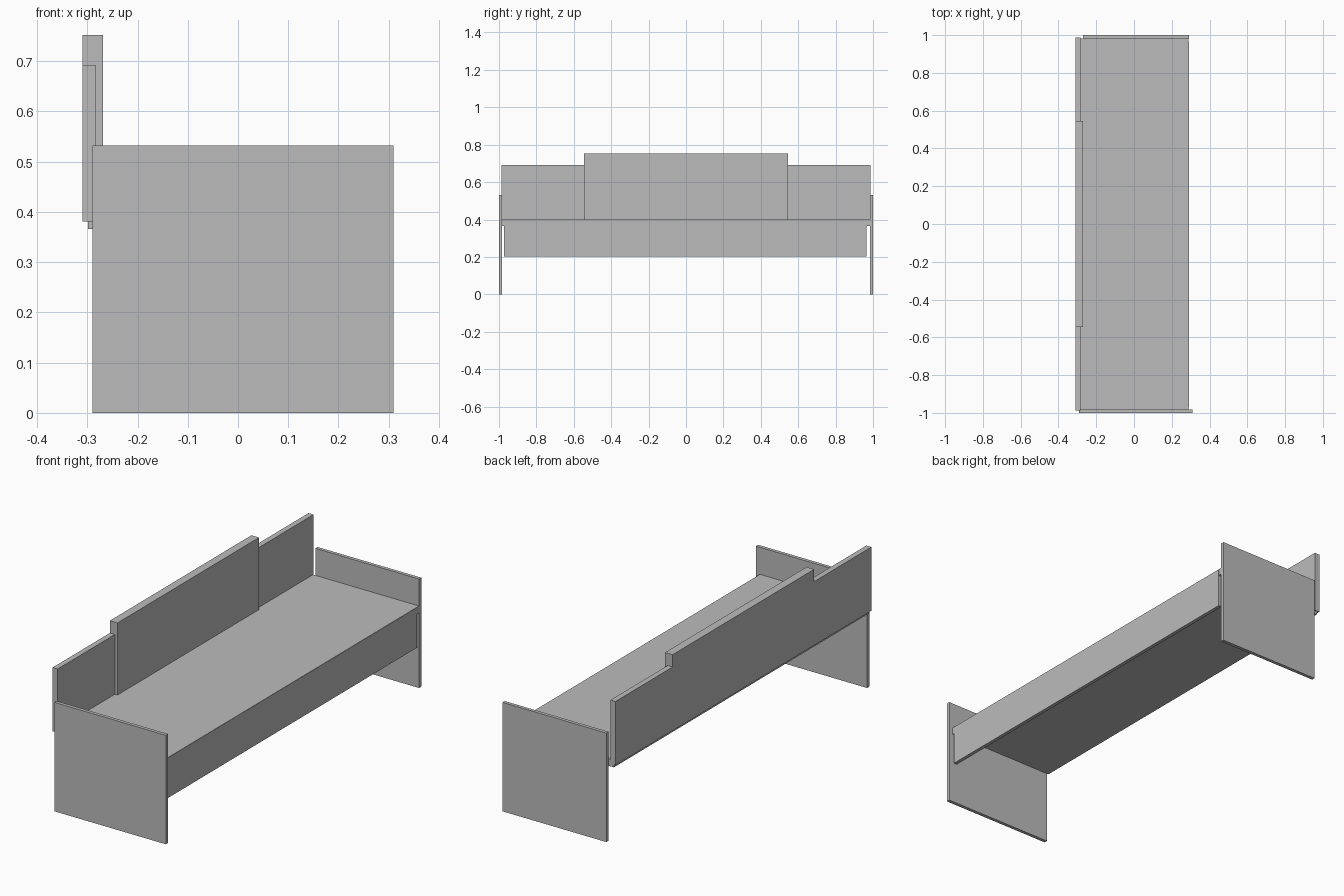
import bpy
import bmesh

default = bpy.data.objects.get("Cube")
if default:
    bpy.data.objects.remove(default, do_unlink=True)

grey = bpy.data.materials.new("plain grey")
grey.use_nodes = True
colour = (0.5, 0.5, 0.5, 1)
grey.diffuse_color = colour
grey.node_tree.nodes["Principled BSDF"].inputs["Base Color"].default_value = colour


def prism(name, outline, x0, x1):
    """Extrude a closed (y, z) outline along x."""
    bm = bmesh.new()
    face = bm.faces.new([bm.verts.new((x0, y, z)) for y, z in outline])
    grown = bmesh.ops.extrude_face_region(bm, geom=[face])["geom"]
    verts = [g for g in grown if isinstance(g, bmesh.types.BMVert)]
    bmesh.ops.translate(bm, vec=(x1 - x0, 0, 0), verts=verts)
    bmesh.ops.recalc_face_normals(bm, faces=bm.faces)
    mesh = bpy.data.meshes.new(name)
    bm.to_mesh(mesh)
    bm.free()
    mesh.materials.append(grey)
    obj = bpy.data.objects.new(name, mesh)
    bpy.context.collection.objects.link(obj)
    return obj


def board(name, x, y, z):
    """Rectangular board from (min, max) ranges."""
    return prism(name, [(y[0], z[0]), (y[1], z[0]), (y[1], z[1]), (y[0], z[1])], *x)


# Upright end panels, the rear one slightly narrower
board("front_end_panel", (-0.29, 0.31), (-1.0, -0.983), (0, 0.532))
board("rear_end_panel", (-0.27, 0.29), (0.983, 1.0), (0, 0.532))

# Thin seat board and the apron hanging from its open side
board("seat", (-0.299, 0.289), (-0.983, 0.983), (0.366, 0.4))
board("apron", (0.272, 0.29), (-0.972, 0.965), (0.203, 0.399))

# Backrest with a raised middle, and a thicker pad in front of it
low, high, end, mid = 0.692, 0.752, 0.987, 0.546
prism("backrest", [(-end, 0.381), (end, 0.381), (end, low), (mid, low),
                   (mid, high), (-mid, high), (-mid, low), (-end, low)], -0.31, -0.283)
board("backrest_pad", (-0.284, -0.269), (-mid, mid), (0.39, high))
